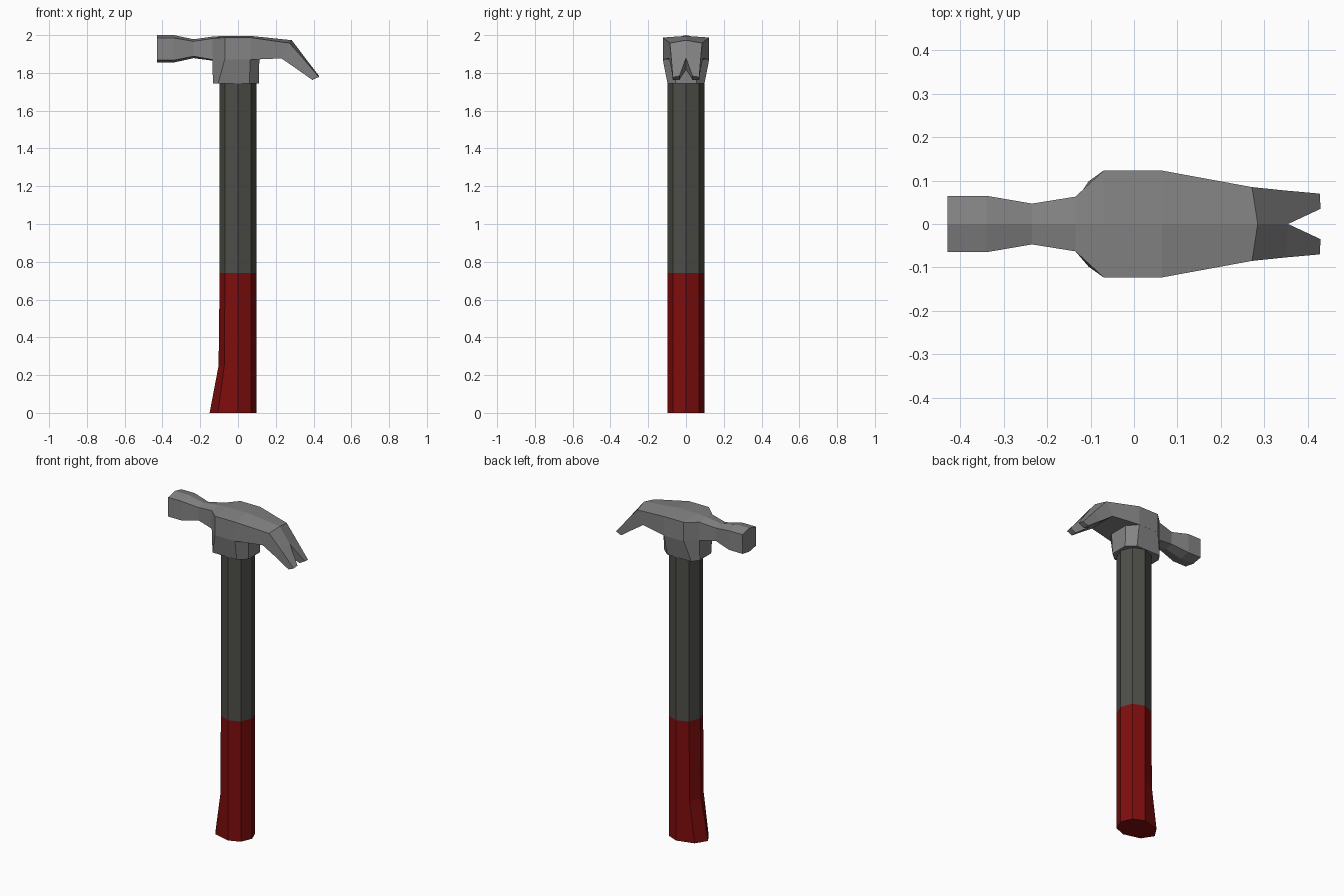
import bpy, bmesh, math

if "Cube" in bpy.data.objects:
    bpy.data.objects.remove(bpy.data.objects["Cube"])


def material(name, rgb):
    m = bpy.data.materials.new(name)
    m.diffuse_color = (*rgb, 1)
    m.use_nodes = True
    m.node_tree.nodes["Principled BSDF"].inputs["Base Color"].default_value = m.diffuse_color
    return m


STEEL = material("steel grey", (0.23, 0.23, 0.23))
SHAFT = material("dark grey", (0.075, 0.075, 0.065))
RED = material("grip red", (0.21, 0.004, 0.004))


def finish(name, bm, mat):
    bmesh.ops.recalc_face_normals(bm, faces=bm.faces)
    me = bpy.data.meshes.new(name)
    bm.to_mesh(me)
    bm.free()
    me.materials.append(mat)
    ob = bpy.data.objects.new(name, me)
    bpy.context.collection.objects.link(ob)
    return ob


def loft(name, rings, mat):
    """Closed loft through rings of points, capped at both ends."""
    bm = bmesh.new()
    rows = [[bm.verts.new(p) for p in r] for r in rings]
    n = len(rows[0])
    for a, b in zip(rows, rows[1:]):
        for i in range(n):
            j = (i + 1) % n
            bm.faces.new((a[i], a[j], b[j], b[i]))
    bm.faces.new(rows[0])
    bm.faces.new(rows[-1])
    return finish(name, bm, mat)


def octagon(z, flare=1.0, r=0.097):
    pts = []
    for k in range(8):
        x, y = r * math.cos(k * math.pi / 4), r * math.sin(k * math.pi / 4)
        pts.append((x * flare if x < -0.01 else x, y, z))
    return pts


# Handle: plain shaft and grip with a flare at the butt
loft("shaft", [octagon(0.74), octagon(1.80)], SHAFT)
loft("grip", [octagon(0, 1.55), octagon(0.25, 1.06), octagon(0.74)], RED)


# Collar under the head
def collar_ring(z, xs, ys):
    half = list(zip(xs, ys))
    return [(x, y, z) for x, y in half] + [(x, -y, z) for x, y in reversed(half)]


loft("collar", [
    collar_ring(1.745, (-0.133, -0.105, 0.06, 0.11), (0.055, 0.098, 0.098, 0.055)),
    collar_ring(1.872, (-0.135, -0.07, 0.065, 0.113), (0.063, 0.123, 0.123, 0.06)),
], STEEL)


# Head: half sections of (ridge, top side, bottom side, bottom ridge), mirrored in y
def section(x, w, top, top_side, low_side, low):
    return [(x, 0, top), (x, w, top_side), (x, w, low_side), (x, 0, low)]


sections = [
    section(-0.43, 0.065, 2.0, 1.985, 1.867, 1.855),
    section(-0.34, 0.065, 2.0, 1.985, 1.867, 1.855),
    section(-0.235, 0.047, 1.978, 1.967, 1.888, 1.878),
    section(-0.135, 0.063, 1.992, 1.982, 1.87, 1.865),
    section(-0.07, 0.123, 1.996, 1.987, 1.87, 1.87),
    section(0.065, 0.123, 1.996, 1.987, 1.87, 1.87),
    # claw: bend, root of the notch, tip
    [(0.285, 0, 1.973), (0.272, 0.085, 1.958), (0.23, 0.09, 1.877), (0.235, 0, 1.877)],
    [(0.355, 0, 1.88), (0.35, 0.077, 1.87), (0.315, 0.077, 1.818), (0.32, 0, 1.815)],
    [(0.43, 0.035, 1.783), (0.428, 0.07, 1.778), (0.393, 0.07, 1.763), (0.395, 0.035, 1.763)],
]
bm = bmesh.new()
rows = [[bm.verts.new(p) for p in s] for s in sections]
for k, (a, b) in enumerate(zip(rows, rows[1:])):
    for i in range(3):
        bm.faces.new((a[i], a[i + 1], b[i + 1], b[i]))
    if k == len(rows) - 2:  # inner wall of the notch
        bm.faces.new((a[3], a[0], b[0], b[3]))
bm.faces.new(rows[0])
bm.faces.new(rows[-1])
head = finish("claw_head", bm, STEEL)
# make sure the open half shell faces outward (+y side)
me = head.data
if max(me.polygons, key=lambda p: p.center.y).normal.y < 0:
    me.flip_normals()
mirror = head.modifiers.new("mirror", 'MIRROR')
mirror.use_axis = (False, True, False)
mirror.use_clip = True
mirror.merge_threshold = 0.0005
